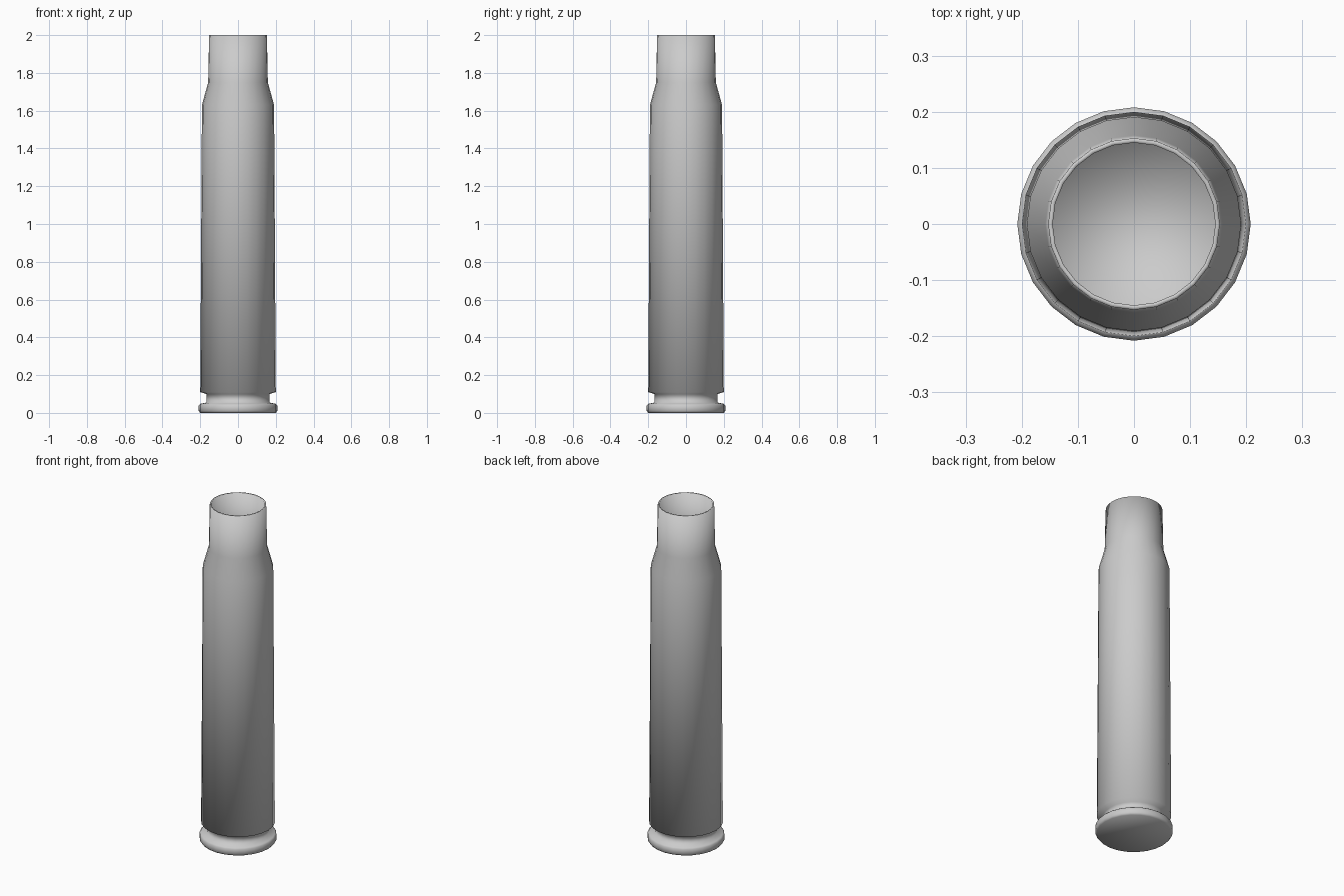
import bpy, bmesh
from math import cos, sin, tau

SIDES = 24

cube = bpy.data.objects.get("Cube")
if cube:
    bpy.data.objects.remove(cube, do_unlink=True)

metal = bpy.data.materials.new("light grey metal")
metal.use_nodes = True
grey = (0.6, 0.6, 0.6, 1)
metal.diffuse_color = grey
metal.node_tree.nodes["Principled BSDF"].inputs["Base Color"].default_value = grey


def lathe(name, profile):
    """Spin (radius, height) points about z and close both ends."""
    bm = bmesh.new()
    rings = [[bm.verts.new((r * cos(tau * i / SIDES), r * sin(tau * i / SIDES), z))
              for i in range(SIDES)] for r, z in profile]
    for low, high in zip(rings, rings[1:]):
        for i in range(SIDES):
            j = (i + 1) % SIDES
            bm.faces.new((low[i], low[j], high[j], high[i]))
    bm.faces.new(rings[0][::-1])
    bm.faces.new(rings[-1])
    mesh = bpy.data.meshes.new(name)
    bm.to_mesh(mesh)
    bm.free()
    mesh.materials.append(metal)
    mesh.shade_smooth()
    obj = bpy.data.objects.new(name, mesh)
    bpy.context.collection.objects.link(obj)
    return obj


base_rim = [(0.2, 0), (0.208, 0.01), (0.208, 0.04), (0.2, 0.048)]
groove = [(0.167, 0.055), (0.167, 0.1)]
body = [(0.2, 0.11), (0.191, 1.63)]
neck = [(0.158, 1.75), (0.153, 2)]
inside = [(0.145, 2), (0.147, 1.75), (0.178, 1.63), (0.185, 0.15)]

lathe("hollow_casing", base_rim + groove + body + neck + inside)
